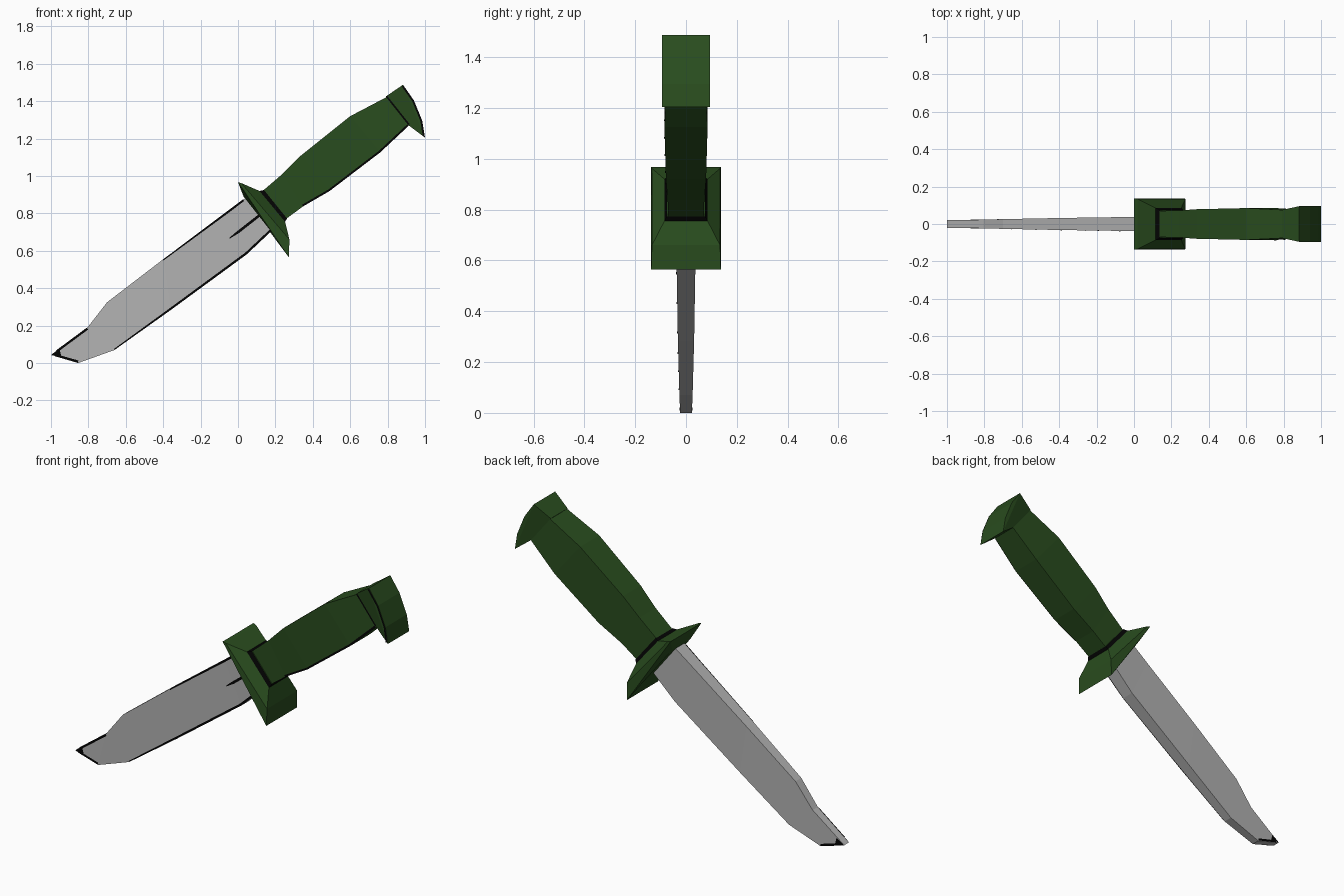
import bpy, bmesh
from mathutils import Vector


def material(name, colour):
    m = bpy.data.materials.new(name)
    m.diffuse_color = (*colour, 1)
    return m


green = material("dark green", (0.022, 0.073, 0.013))
steel = material("steel grey", (0.45, 0.45, 0.45))
black = material("black", (0.001, 0.001, 0.001))


def finish(name, bm, mats):
    me = bpy.data.meshes.new(name)
    bm.to_mesh(me)
    bm.free()
    for m in mats:
        me.materials.append(m)
    ob = bpy.data.objects.new(name, me)
    bpy.context.collection.objects.link(ob)
    return ob


def loft(name, stations, mat, dark=()):
    """Skin rectangular sections: (top x, top z, bottom x, bottom z, half thickness)."""
    bm = bmesh.new()
    rings = []
    for tx, tz, bx, bz, h in stations:
        rings.append([bm.verts.new(p) for p in
                      ((tx, -h, tz), (tx, h, tz), (bx, h, bz), (bx, -h, bz))])
    for n, (a, b) in enumerate(zip(rings, rings[1:])):
        for i in range(4):
            j = (i + 1) % 4
            f = bm.faces.new((a[i], a[j], b[j], b[i]))
            f.material_index = int(n in dark)
    bm.faces.new(rings[0])
    bm.faces.new(rings[-1][::-1])
    bmesh.ops.recalc_face_normals(bm, faces=bm.faces)
    return finish(name, bm, [mat, black])


def line(name, points, side=-1):
    """Painted dark line on a side face: points (x, z, half thickness there, width)."""
    bm = bmesh.new()
    pairs = []
    for i, (x, z, h, w) in enumerate(points):
        a, b = points[max(i - 1, 0)], points[min(i + 1, len(points) - 1)]
        d = Vector((b[0] - a[0], b[1] - a[1])).normalized() * w / 2
        y = side * (h + 0.002)
        pairs.append((bm.verts.new((x - d.y, y, z + d.x)),
                      bm.verts.new((x + d.y, y, z - d.x))))
    for a, b in zip(pairs, pairs[1:]):
        f = bm.faces.new((a[0], a[1], b[1], b[0]))
        f.normal_update()
        if f.normal.y * side < 0:
            f.normal_flip()
    return finish(name, bm, [black])


# Blade with clipped point, thinning towards the tip
loft("blade", [
    (0.07, 0.905, 0.19, 0.72, 0.04),
    (-0.06, 0.808, 0.045, 0.58, 0.037),
    (-0.40, 0.555, -0.36, 0.285, 0.032),
    (-0.70, 0.325, -0.66, 0.07, 0.026),
    (-0.805, 0.19, -0.855, 0.0, 0.023),
    (-0.985, 0.055, -1.0, 0.043, 0.021),
], steel)

# Cross guard: wide plate tapering to a dark collar at the handle
loft("guard", [
    (0.03, 0.89, 0.195, 0.68, 0.08),
    (0.0, 0.967, 0.272, 0.565, 0.137),
    (0.018, 0.962, 0.275, 0.66, 0.134),
    (0.115, 0.92, 0.252, 0.755, 0.085),
    (0.139, 0.925, 0.262, 0.773, 0.075),
], green, dark=(3,))

# Swelling handle
loft("handle", [
    (0.12, 0.91, 0.245, 0.762, 0.070),
    (0.24, 1.013, 0.347, 0.837, 0.072),
    (0.337, 1.11, 0.49, 0.92, 0.079),
    (0.60, 1.32, 0.76, 1.126, 0.085),
    (0.80, 1.425, 0.914, 1.27, 0.075),
], green)

# Flared pommel with rounded end
loft("pommel", [
    (0.79, 1.425, 0.914, 1.27, 0.075),
    (0.882, 1.488, 1.0, 1.205, 0.095),
    (0.94, 1.405, 0.985, 1.295, 0.095),
], green)

# Dark lines on the blade
line("spine_line", [(-0.40, 0.551, 0.032, 0.006), (-0.06, 0.803, 0.037, 0.011),
                    (0.03, 0.871, 0.039, 0.011)])
line("belly_line", [(-0.66, 0.074, 0.026, 0.006), (-0.36, 0.290, 0.032, 0.011),
                    (0.043, 0.586, 0.037, 0.012), (0.18, 0.715, 0.04, 0.012)])
line("scratch_line", [(-0.045, 0.668, 0.037, 0.005), (0.0, 0.700, 0.038, 0.014),
                      (0.115, 0.79, 0.04, 0.014)])
line("clip_line", [(-0.97, 0.062, 0.021, 0.012), (-0.805, 0.184, 0.023, 0.012)])
for side, label in ((-1, "front"), (1, "back")):
    line("point_line_" + label, [(-0.98, 0.043, 0.021, 0.012),
                                 (-0.855, 0.008, 0.023, 0.012)], side)
    line("point_tip_" + label, [(-0.995, 0.045, 0.021, 0.004),
                                (-0.95, 0.057, 0.0215, 0.036)], side)

# Dark lines on the handle and pommel
line("handle_line", [(0.345, 0.842, 0.074, 0.010), (0.488, 0.925, 0.079, 0.010),
                     (0.756, 1.130, 0.085, 0.010), (0.908, 1.272, 0.076, 0.010)])
line("pommel_seam", [(0.795, 1.425, 0.077, 0.009), (0.914, 1.275, 0.077, 0.009)])
line("pommel_rim", [(0.880, 1.481, 0.095, 0.010), (0.936, 1.402, 0.095, 0.010),
                    (0.980, 1.295, 0.095, 0.010), (0.993, 1.212, 0.095, 0.010)])
